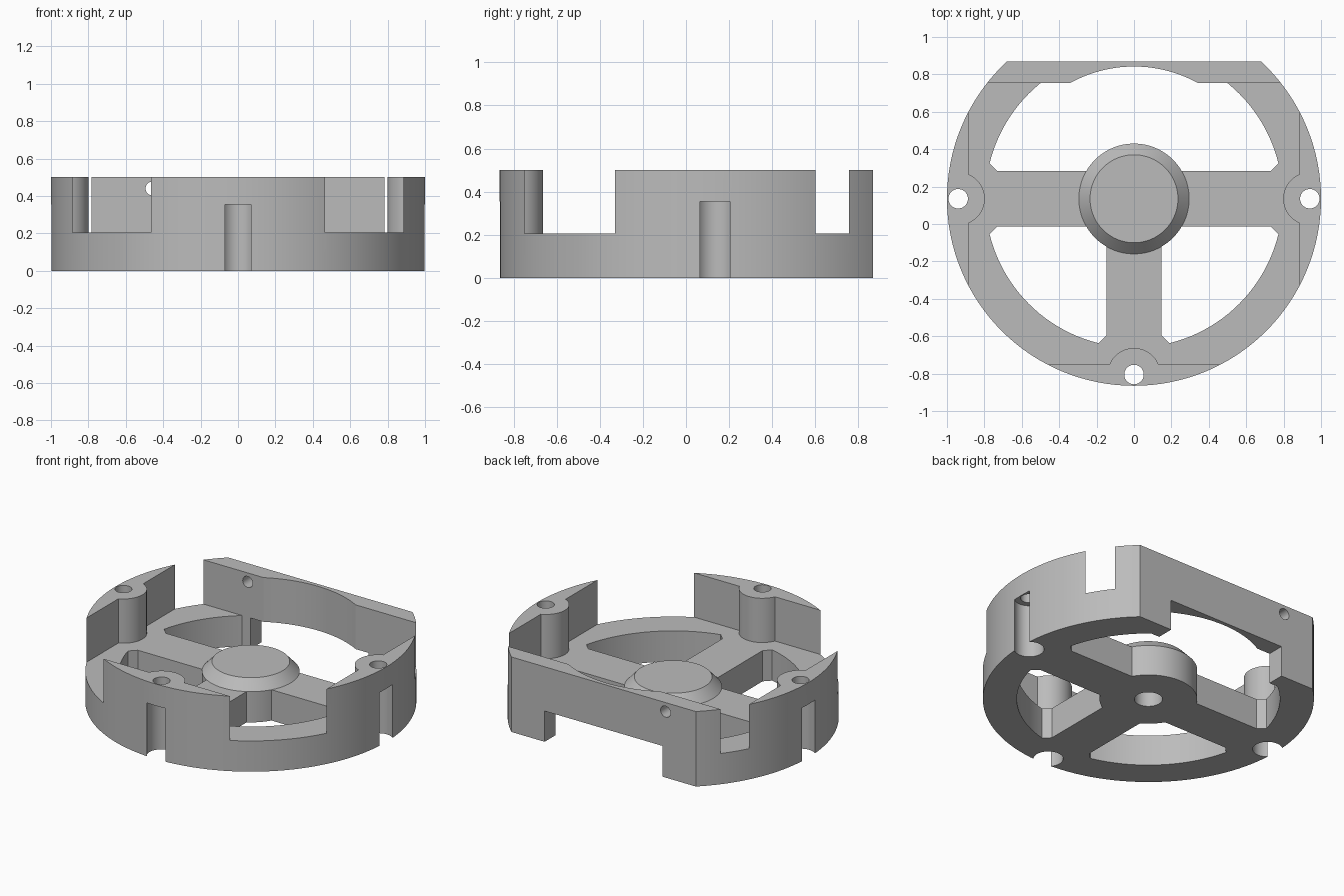
import bpy, bmesh
from math import cos, sin, tau, pi
from mathutils import Matrix, Vector

if "Cube" in bpy.data.objects:
    bpy.data.objects.remove(bpy.data.objects["Cube"])

CY = 0.135             # ring centre along y
DECK, TOP = 0.205, 0.5  # height of the deck and of the rim
BOSS = 0.94            # screw position, measured from the ring centre


def circle(r, x=0, y=CY, n=128):
    return [(x + r * cos(tau * i / n), y + r * sin(tau * i / n)) for i in range(n)]


def rect(x0, x1, y0, y1):
    return [(x0, y0), (x1, y0), (x1, y1), (x0, y1)]


def prism(name, outline, z0, z1, top=None):
    """Extrude an outline; a second outline of equal length makes a taper."""
    bm = bmesh.new()
    low = [bm.verts.new((x, y, z0)) for x, y in outline]
    high = [bm.verts.new((x, y, z1)) for x, y in (top or outline)]
    bm.faces.new(low[::-1])
    bm.faces.new(high)
    for i in range(len(low)):
        j = (i + 1) % len(low)
        bm.faces.new((low[i], low[j], high[j], high[i]))
    bmesh.ops.recalc_face_normals(bm, faces=bm.faces)
    mesh = bpy.data.meshes.new(name)
    bm.to_mesh(mesh)
    bm.free()
    ob = bpy.data.objects.new(name, mesh)
    bpy.context.collection.objects.link(ob)
    return ob


def combine(target, tool, operation="DIFFERENCE"):
    mod = target.modifiers.new("cut", "BOOLEAN")
    mod.operation, mod.solver, mod.object = operation, "EXACT", tool
    bpy.context.view_layer.objects.active = target
    bpy.ops.object.modifier_apply(modifier=mod.name)
    bpy.data.objects.remove(tool)


def turned(points, angle):
    """Turn an outline about the ring centre."""
    rot = Matrix.Rotation(angle, 2)
    return [tuple(rot @ Vector(p) + Vector((0, CY))) for p in points]


ANGLES = (0, pi, -pi / 2)   # left, right and front arms

# Round body with a flat back
frame = prism("motor_mount_frame", circle(1), 0, TOP)
combine(frame, prism("flat_cut", rect(-1.2, 1.2, 0.868, 1.3), -0.1, 0.7))

# Cavity above the deck, leaving three rim posts with bosses and the back wall
cavity = prism("cavity", rect(-0.885, 0.885, -0.75, 0.755), DECK, 0.7)
for a in ANGLES:
    x, y = BOSS * cos(a), CY + BOSS * sin(a)
    combine(cavity, prism("boss", circle(0.142, x, y, 64), 0, 0.9))
combine(frame, cavity)
combine(frame, prism("wall_relief", circle(0.707), DECK, 0.7))

# Windows in the deck, leaving flared spokes and the hub
windows = prism("windows", circle(0.795), -0.1, 0.3)
combine(windows, prism("window_clip", rect(-1, 1, 0.755, 1.2), -0.2, 0.4))
w = 0.148
spoke = [(0, -w), (0.73, -w), (0.85, -w - 0.12), (0.85, w + 0.12), (0.73, w), (0, w)]
for a in ANGLES:
    combine(windows, prism("spoke", turned(spoke, a), -0.2, 0.4))
combine(windows, prism("hub", circle(0.295), -0.2, 0.4))
combine(frame, windows)

# Opening under the back wall
combine(frame, prism("back_opening", rect(-0.435, 0.435, 0.7, 1), -0.1, DECK))

# Bevelled hub cap and blind hole below it
combine(frame, prism("hub_cap", circle(0.295), DECK, 0.27, circle(0.235)), "UNION")
combine(frame, prism("hub_hole", circle(0.085, n=48), -0.1, 0.16))

# Screw holes with deep counterbores that break through the rim
for a in ANGLES:
    x, y = BOSS * cos(a), CY + BOSS * sin(a)
    combine(frame, prism("screw_hole", circle(0.052, x, y, 48), -0.1, 0.7))
    combine(frame, prism("counterbore", circle(0.09, x, y, 48), -0.1, 0.355))

# Small cable hole through the back wall
cable = prism("cable_hole", circle(0.037, -0.457, 0.44, 32), -1, -0.7)
cable.data.transform(Matrix.Rotation(pi / 2, 4, "X"))
combine(frame, cable)

# Plain grey finish, smooth curves with sharp edges
grey = bpy.data.materials.new("plain_grey")
grey.use_nodes = True
colour = (0.5, 0.5, 0.5, 1)
grey.diffuse_color = colour
grey.node_tree.nodes["Principled BSDF"].inputs["Base Color"].default_value = colour
frame.data.materials.clear()
frame.data.materials.append(grey)
bpy.ops.object.select_all(action="DESELECT")
frame.select_set(True)
bpy.context.view_layer.objects.active = frame
bpy.ops.object.shade_smooth_by_angle(angle=0.35)
